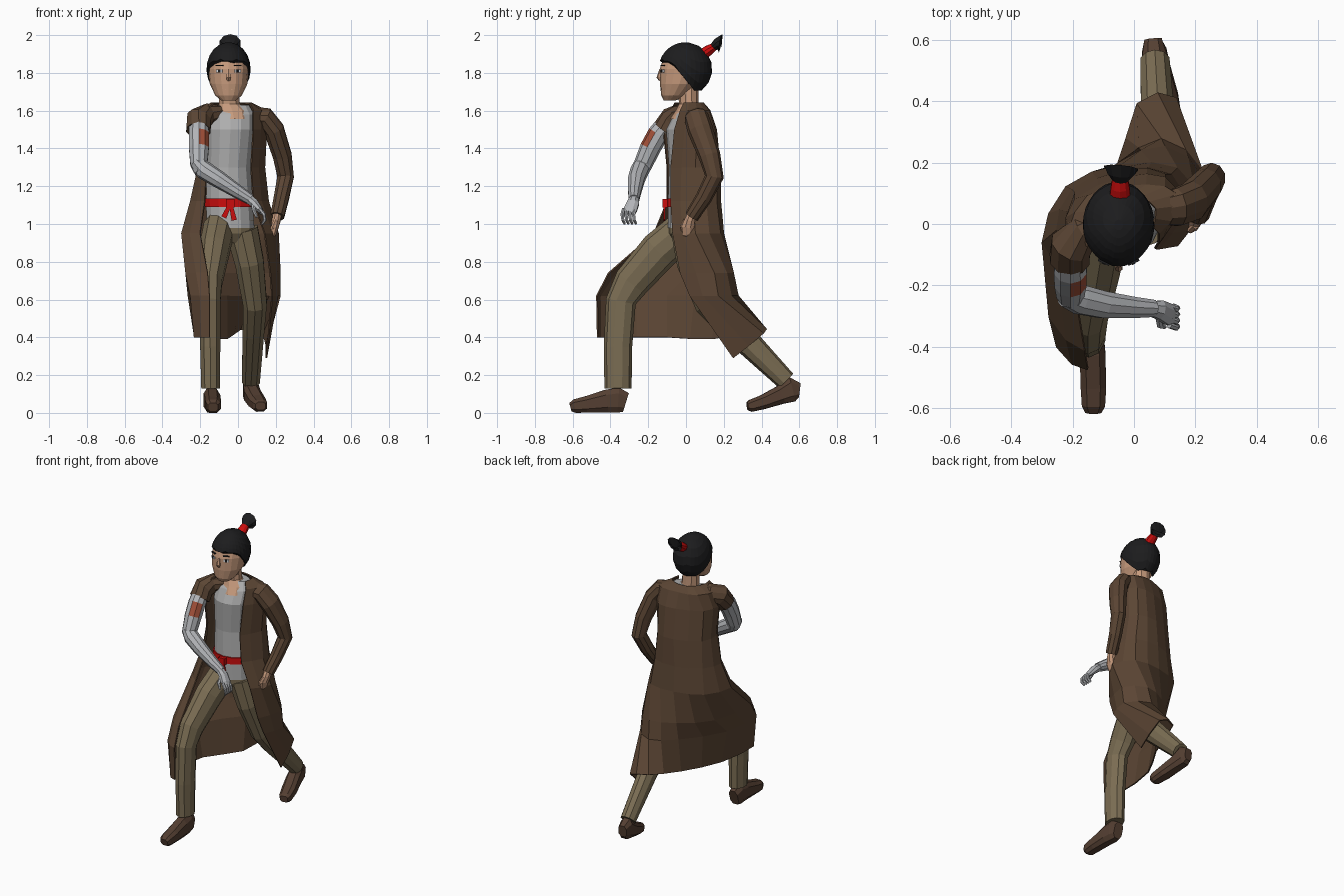
import bpy, bmesh, math
from mathutils import Vector as V

def mat(name, r, g, b):
    m = bpy.data.materials.new(name)
    m.diffuse_color = (r, g, b, 1)
    return m

COAT = mat("coat_brown", .105, .06, .034)
TROUSER = mat("trouser_khaki", .2, .155, .088)
SHOE = mat("shoe_brown", .09, .05, .032)
SHIRT = mat("shirt_grey", .42, .42, .42)
METAL = mat("metal_grey", .45, .46, .48)
RED = mat("sash_red", .6, .004, .004)
PATCH = mat("patch_rust", .36, .08, .04)
SKIN = mat("skin", .56, .32, .2)
HAIR = mat("hair_black", .012, .012, .013)
WHITE = mat("eye_white", .7, .72, .75)

def loft(name, rows, m, closed=True, caps=True):
    """Skin a list of equal-length point rows."""
    bm = bmesh.new()
    vs = [[bm.verts.new(p) for p in r] for r in rows]
    n = len(rows[0])
    for a, b in zip(vs, vs[1:]):
        for i in range(n if closed else n - 1):
            j = (i + 1) % n
            bm.faces.new((a[i], a[j], b[j], b[i]))
    if closed and caps:
        bm.faces.new(vs[0])
        bm.faces.new(vs[-1])
    bmesh.ops.recalc_face_normals(bm, faces=bm.faces)
    me = bpy.data.meshes.new(name)
    bm.to_mesh(me)
    bm.free()
    me.materials.append(m)
    ob = bpy.data.objects.new(name, me)
    bpy.context.collection.objects.link(ob)
    return ob

def tube(name, pts, m, n=8, ref=(1, 0, 0), sq=1.0):
    """Tube through (x, y, z, half width, half depth); ref gives the width axis."""
    c = [V(p[:3]) for p in pts]
    rows = []
    for k, p in enumerate(pts):
        t = (c[min(k + 1, len(c) - 1)] - c[max(k - 1, 0)]).normalized()
        u = V(ref)
        u = (u - t * u.dot(t)).normalized()
        w = t.cross(u)
        row = []
        for i in range(n):
            a = 2 * math.pi * (i + .5) / n
            s, d = math.cos(a), math.sin(a)
            s = math.copysign(abs(s) ** sq, s)
            d = math.copysign(abs(d) ** sq, d)
            row.append(c[k] + u * s * p[3] + w * d * p[-1])
        rows.append(row)
    return loft(name, rows, m)

def stack(name, levels, m, n=16, caps=True):
    """Horizontal elliptical rings: (z, cx, cy, rx, ry)."""
    rows = [[(cx + rx * math.sin(2 * math.pi * i / n), cy - ry * math.cos(2 * math.pi * i / n), z)
             for i in range(n)] for z, cx, cy, rx, ry in levels]
    return loft(name, rows, m, caps=caps)

def box(name, loc, size, m, rot=(0, 0, 0)):
    bpy.ops.mesh.primitive_cube_add(size=1, location=loc, rotation=rot)
    ob = bpy.context.object
    ob.name, ob.scale = name, size
    ob.data.materials.append(m)
    return ob

# Shirt, hips and sash
stack("shirt", [(.98, -.04, .02, .13, .115), (1.12, -.045, .02, .127, .115), (1.3, -.05, .025, .118, .115),
                (1.5, -.04, .015, .128, .12), (1.58, -.04, .025, .13, .09), (1.63, -.04, .035, .1, .055)], SHIRT, 14)
stack("trouser_hips", [(.9, -.04, .02, .08, .08), (.95, -.04, .02, .13, .11), (1.02, -.04, .02, .128, .113)], TROUSER, 14)
stack("sash", [(1.09, -.044, .02, .134, .123), (1.135, -.046, .02, .134, .123)], RED, 14)
box("sash_knot", (-.04, -.11, 1.11), (.045, .03, .045), RED)
for x, z in ((-.075, 1.035), (-.02, 1.02)):
    tube("sash_tail", [(-.04, -.115, 1.11, .012, .008), (x, -.115, z, .02, .006)], RED, 4)

# Trouser legs
tube("right_trouser_leg", [(-.1, 0, .98, .085, .1), (-.125, -.14, .86, .083, .105), (-.15, -.29, .69, .068, .095),
     (-.15, -.345, .59, .06, .08), (-.147, -.36, .35, .056, .075), (-.145, -.36, .13, .052, .072)], TROUSER, 10)
tube("left_trouser_leg", [(.02, .02, .97, .09, .1), (.06, .05, .8, .08, .1), (.09, .13, .58, .066, .085),
     (.082, .26, .44, .06, .076), (.068, .53, .17, .05, .053)], TROUSER, 10)

# Shoes
tube("right_shoe", [(-.14, -.318, .055, .034, .055), (-.14, -.36, .068, .044, .07), (-.135, -.42, .062, .044, .064),
     (-.132, -.53, .044, .044, .046), (-.132, -.59, .036, .04, .038), (-.132, -.612, .03, .028, .024)], SHOE, 8, sq=.7)
tube("left_shoe", [(.062, .6, .12, .03, .04), (.066, .56, .125, .042, .07), (.075, .5, .095, .046, .052),
     (.1, .41, .058, .047, .04), (.117, .345, .038, .04, .034), (.12, .325, .036, .028, .022)], SHOE, 8, sq=.7)

# Long open coat: columns run from right front edge round the back to left front edge
COLUMNS = [
    [(-.13, -.06), (-.14, 0), (-.1, .07), (-.04, .09), (.02, .085), (.07, .05), (.06, -.01)],
    [(-.17, -.08), (-.21, -.02), (-.15, .09), (-.03, .12), (.1, .12), (.15, .06), (.08, -.03)],
    [(-.16, -.12), (-.22, -.04), (-.19, .08), (-.03, .15), (.1, .15), (.15, .06), (.08, -.06)],
    [(-.165, -.1), (-.21, -.02), (-.19, .1), (-.03, .175), (.1, .16), (.14, .05), (.068, -.08)],
    [(-.175, -.1), (-.25, -.02), (-.2, .11), (-.04, .18), (.12, .16), (.16, .04), (.08, -.08)],
    [(-.2, -.17), (-.297, -.06), (-.22, .12), (-.04, .19), (.14, .18), (.212, .05), (.14, -.07)],
    [(-.16, -.41), (-.275, -.3), (-.23, .02), (-.06, .19), (.1, .25), (.222, .15), (.17, -.03)],
    [(-.15, -.472), (-.25, -.4), (-.24, -.1), (-.06, .17), (.09, .275), (.222, .17), (.18, .02)],
    [(-.15, -.468), (-.23, -.4), (-.2, -.1), (-.06, .14), (.01, .39), (.135, .41), (.15, .25)]]
LEVELS = [1.64, 1.6, 1.5, 1.3, 1.12, .95, .74, .62]
HEM = [.4, .4, .4, .39, .44, .42, .29]

def smooth(pts):
    """Insert a curved midpoint between neighbours."""
    out = []
    for i in range(len(pts) - 1):
        a, b, c, d = (pts[max(i - 1, 0)], pts[i], pts[i + 1], pts[min(i + 2, len(pts) - 1)])
        out += [b, (b + c) * .5625 - (a + d) * .0625]
    return out + [pts[-1]]

rows = [[V((x, y, LEVELS[k] if k < 8 else HEM[i])) for i, (x, y) in enumerate(r)] for k, r in enumerate(COLUMNS)]
coat = loft("long_coat", [smooth(r) for r in rows], COAT, closed=False)
sol = coat.modifiers.new("cloth", 'SOLIDIFY')
sol.thickness, sol.offset = .008, 0

# Coat sleeves
tube("left_sleeve", [(.08, .05, 1.575, .045, .055), (.14, .055, 1.565, .055, .065), (.19, .075, 1.5, .056, .068),
     (.235, .125, 1.36, .052, .058), (.252, .15, 1.25, .046, .05), (.23, .095, 1.14, .042, .044),
     (.208, .03, 1.04, .038, .038)], COAT, 10)
tube("right_short_sleeve", [(-.1, .0, 1.58, .05, .05), (-.16, -.025, 1.58, .058, .06), (-.205, -.07, 1.555, .07, .07),
     (-.21, -.115, 1.495, .068, .066)], COAT, 10, ref=(.8, -.3, .5))

# Left hand
tube("left_hand", [(.206, .035, 1.06, .025, .025), (.203, .02, 1.02, .024, .03), (.195, .01, .985, .022, .036),
     (.185, .01, .95, .018, .03), (.175, .02, .93, .012, .02)], SKIN, 8)
tube("left_thumb", [(.2, -.005, 1.02, .012), (.185, -.02, .985, .011), (.175, -.02, .965, .007)], SKIN, 6)

# Mechanical right arm with a rust patch
arm = tube("metal_upper_arm", [(-.208, -.09, 1.55, .05, .05), (-.207, -.148, 1.475, .056, .056),
     (-.207, -.19, 1.4, .055, .055), (-.207, -.225, 1.32, .048, .05), (-.19, -.245, 1.275, .04, .045)], METAL, 10)
arm.data.materials.append(PATCH)
for f in arm.data.polygons:
    if 1.4 < f.center.z < 1.47 and f.normal.dot(V((.45, -.78, .43))) > .75:
        f.material_index = 1
tube("metal_forearm", [(-.225, -.235, 1.33, .035), (-.18, -.245, 1.285, .05), (-.1, -.263, 1.235, .046),
     (0, -.272, 1.17, .036), (.065, -.275, 1.13, .029)], METAL, 10, ref=(0, 1, 0))
tube("metal_palm", [(.055, -.275, 1.135, .026, .026), (.085, -.28, 1.11, .034, .026), (.115, -.295, 1.075, .038, .018),
     (.125, -.3, 1.06, .034, .014)], METAL, 8, ref=(0, 1, 0))
for i in range(4):
    y = -.27 - .02 * i
    tube("metal_finger", [(.115, y, 1.08, .01), (.138, y - .008, 1.05, .01), (.142, y - .004, 1.02, .009),
         (.128, y + .006, 1.0, .006)], METAL, 6, ref=(0, 1, 0))
tube("metal_thumb", [(.08, -.3, 1.1, .012), (.085, -.33, 1.07, .011), (.1, -.335, 1.035, .007)], METAL, 6)

# Neck and head
stack("neck", [(1.555, -.02, .0, .08, .085), (1.6, -.03, .01, .085, .065), (1.635, -.045, .015, .058, .052),
               (1.74, -.05, .01, .055, .055)], SKIN, 10)
stack("head", [(1.655, -.05, -.085, .04, .033), (1.68, -.05, -.065, .07, .066), (1.74, -.05, -.035, .099, .103),
               (1.82, -.05, -.012, .108, .127), (1.87, -.05, -.005, .1, .118), (1.9, -.05, 0, .08, .095)], SKIN)
tube("nose", [(-.05, -.135, 1.82, .008, .006), (-.05, -.143, 1.775, .014, .013), (-.05, -.137, 1.76, .01, .006)], SKIN, 6)
box("mouth", (-.05, -.128, 1.712, ), (.04, .008, .005), SKIN)
for s in (-1, 1):
    x = -.05 + s * .048
    box("eye", (x, -.125, 1.81), (.034, .008, .016), WHITE, (0, 0, s * .42))
    box("iris", (x, -.127, 1.81), (.013, .009, .017), HAIR, (0, 0, s * .42))
    box("eyebrow", (x, -.124, 1.84), (.04, .009, .006), HAIR, (0, 0, s * .42))

# Hair cap with a hairline that drops from the fringe to the nape
rows = []
for k in range(7):
    row = []
    for i in range(32):
        a = 2 * math.pi * i / 32
        back = .5 - .5 * math.cos(a)
        drop = min(max((back - .2) / .5, 0), 1)
        end = .3 - 1.1 * drop + (.07 if i % 4 == 2 else 0)
        phi = .12 + (math.acos(end) - .12) * k / 6
        row.append((-.05 + .117 * math.sin(phi) * math.sin(a), -.003 - .142 * math.sin(phi) * math.cos(a),
                    1.82 + .142 * math.cos(phi)))
    rows.append(row)
loft("hair_cap", rows, HAIR)

# Topknot: red tie and flared tuft
tube("hair_tie", [(-.045, .085, 1.895, .036, .03), (-.045, .12, 1.92, .032, .028), (-.045, .152, 1.94, .026, .02)], RED, 10)
tube("hair_tuft", [(-.045, .142, 1.935, .025, .02), (-.043, .165, 1.952, .045, .03), (-.042, .182, 1.956, .058, .05),
     (-.042, .175, 1.95, .03, .02)], HAIR, 10)
